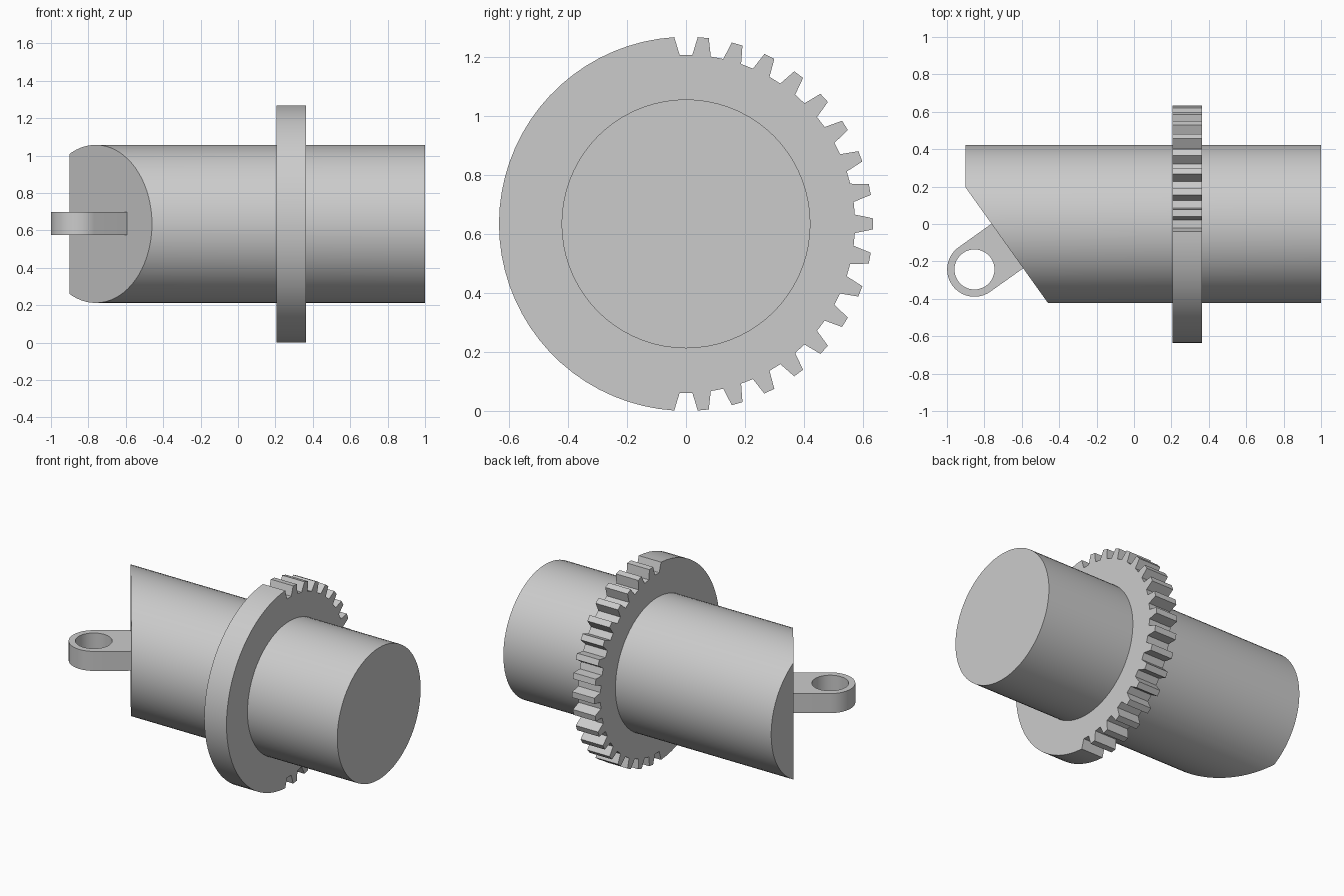
import bpy, bmesh
from math import cos, sin, radians, atan2, degrees
from mathutils import Matrix, Vector

if "Cube" in bpy.data.objects:
    bpy.data.objects.remove(bpy.data.objects["Cube"])

AXIS_Z = 0.635
STEPS = 72

grey = bpy.data.materials.new("plain grey")
grey.use_nodes = True
grey.diffuse_color = (0.6, 0.6, 0.6, 1)
grey.node_tree.nodes["Principled BSDF"].inputs["Base Color"].default_value = (0.6, 0.6, 0.6, 1)


def polar(r, deg, centre=(0, 0)):
    return (centre[0] + r * cos(radians(deg)), centre[1] + r * sin(radians(deg)))


def arc(r, start, end, steps, centre=(0, 0)):
    return [polar(r, start + (end - start) * i / steps, centre) for i in range(steps + 1)]


def finish(obj):
    obj.data.materials.clear()
    obj.data.materials.append(grey)
    bpy.ops.object.select_all(action='DESELECT')
    obj.select_set(True)
    bpy.context.view_layer.objects.active = obj
    bpy.ops.object.shade_smooth_by_angle(angle=radians(25))


def plate(name, outlines, thickness, matrix):
    """Extrude closed outlines (inner ones become holes) into a solid plate."""
    curve = bpy.data.curves.new(name + "_outline", 'CURVE')
    curve.dimensions = '2D'
    curve.fill_mode = 'BOTH'
    curve.extrude = thickness / 2
    for pts in outlines:
        s = curve.splines.new('POLY')
        s.points.add(len(pts) - 1)
        for p, (a, b) in zip(s.points, pts):
            p.co = (a, b, 0, 1)
        s.use_cyclic_u = True
    helper = bpy.data.objects.new(name + "_outline", curve)
    bpy.context.collection.objects.link(helper)
    deps = bpy.context.evaluated_depsgraph_get()
    mesh = bpy.data.meshes.new_from_object(helper.evaluated_get(deps))
    bpy.data.objects.remove(helper)
    bm = bmesh.new()
    bm.from_mesh(mesh)
    bmesh.ops.remove_doubles(bm, verts=bm.verts, dist=1e-5)
    bmesh.ops.recalc_face_normals(bm, faces=bm.faces)
    bm.transform(matrix)
    bm.to_mesh(mesh)
    bm.free()
    mesh.name = name
    obj = bpy.data.objects.new(name, mesh)
    bpy.context.collection.objects.link(obj)
    finish(obj)


# Frame whose local x, y, z run along world y, z, x
along_x = Matrix(((0, 0, 1), (1, 0, 0), (0, 1, 0))).to_4x4()

# Shaft with one end cut off at a slant
cut_a, cut_b = Vector((-0.9, 0.195, 0)), Vector((-0.46, -0.4225, 0))
slope = (cut_b - cut_a).normalized()
outward = Vector((slope.y, -slope.x, 0))
bm = bmesh.new()
bmesh.ops.create_cone(bm, cap_ends=True, segments=STEPS, radius1=0.4225, radius2=0.4225,
                      depth=1.9, matrix=Matrix.Translation((0.05, 0, AXIS_Z)) @ along_x)
cut = bmesh.ops.bisect_plane(bm, geom=bm.verts[:] + bm.edges[:] + bm.faces[:], dist=1e-5,
                             plane_co=cut_a, plane_no=outward, clear_outer=True)
rim = [e for e in bm.edges if e.is_boundary]
bmesh.ops.holes_fill(bm, edges=rim, sides=0)
bmesh.ops.recalc_face_normals(bm, faces=bm.faces)
mesh = bpy.data.meshes.new("shaft")
bm.to_mesh(mesh)
bm.free()
shaft = bpy.data.objects.new("shaft", mesh)
bpy.context.collection.objects.link(shaft)
finish(shaft)

# Half-toothed gear: smooth rim on the front, teeth on the back
PITCH = 360 / 34
TIP, ROOT = 0.635, 0.574
outline = []
for k in range(18):
    mid = -90 + k * PITCH
    outline += [polar(TIP, mid - 3.6), polar(ROOT, mid - 2.15),
                polar(ROOT, mid + 2.15), polar(TIP, mid + 3.6)]
outline += arc(TIP, 93.6, 266.4, 36)[1:-1]
plate("half_gear", [outline], 0.158, Matrix.Translation((0.284, 0, AXIS_Z)) @ along_x)

# Lug with an eye, standing square on the slanted face
centre = Vector((-0.853, -0.243, 0))
heading = degrees(atan2(outward.y, outward.x))
side = slope * 0.146
reach = (cut_a - centre).dot(outward) - 0.01
root = centre + outward * reach
lug = arc(0.146, heading - 90, heading + 90, 24, centre)
lug += [tuple((root + side).xy), tuple((root - side).xy)]
eye = arc(0.107, 0, 360, 48, centre)[:-1]
plate("lug", [lug, eye], 0.125, Matrix.Translation((0, 0, 0.637)))
